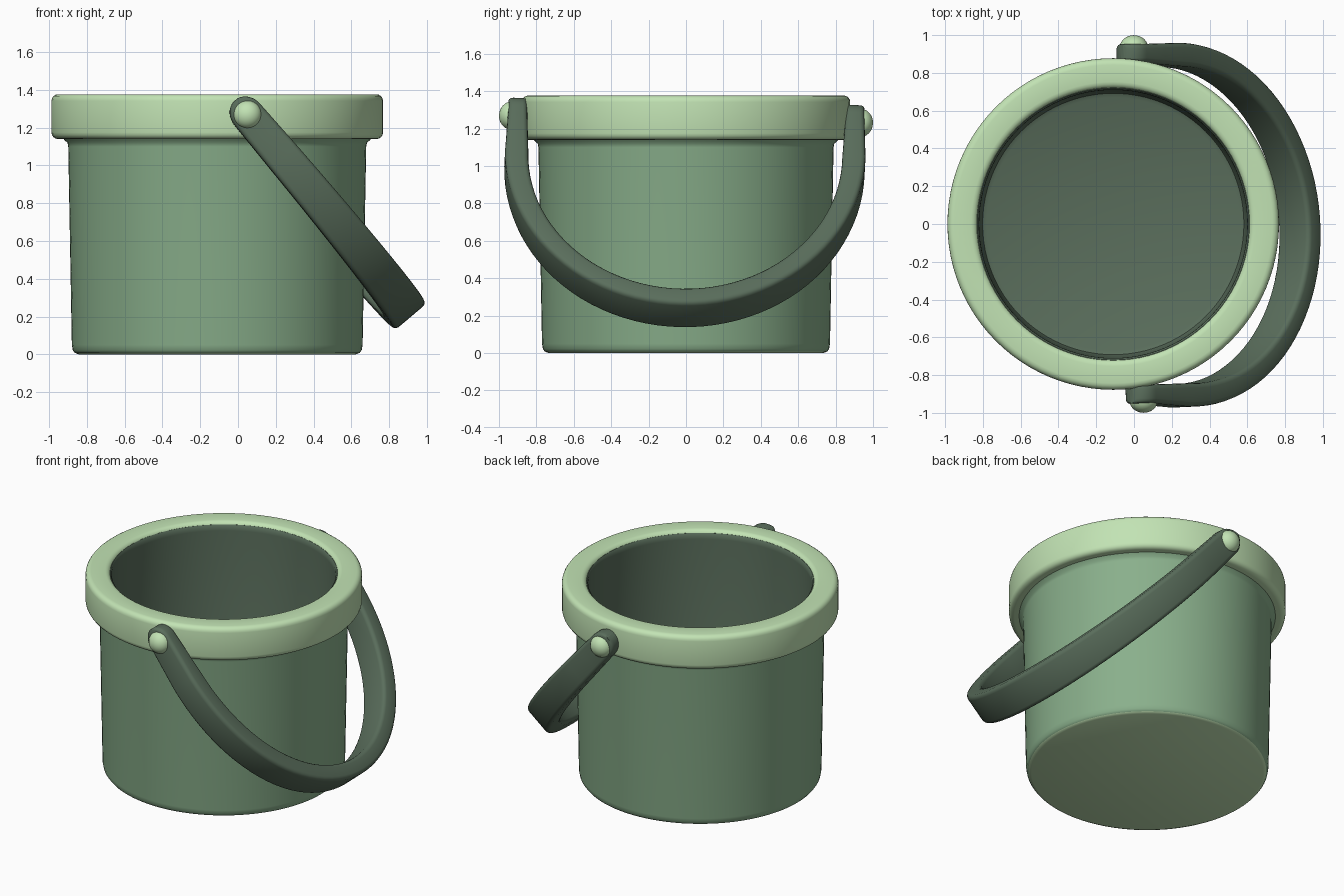
import bpy, bmesh, math
from mathutils import Vector, Matrix

cube = bpy.data.objects.get("Cube")
if cube:
    bpy.data.objects.remove(cube, do_unlink=True)


def make_material(name, rgb):
    lin = [((c / 255 + 0.055) / 1.055) ** 2.4 for c in rgb] + [1]
    mat = bpy.data.materials.new(name)
    mat.use_nodes = True
    mat.diffuse_color = lin
    mat.node_tree.nodes["Principled BSDF"].inputs["Base Color"].default_value = lin
    return mat


light_green = make_material("light green", (194, 227, 180))
mid_green = make_material("mid green", (138, 176, 140))
dark_green = make_material("dark green", (90, 110, 92))


def finish(name, bm, mat):
    mesh = bpy.data.meshes.new(name)
    bm.to_mesh(mesh)
    bm.free()
    mesh.materials.append(mat)
    obj = bpy.data.objects.new(name, mesh)
    bpy.context.collection.objects.link(obj)
    bpy.ops.object.select_all(action='DESELECT')
    obj.select_set(True)
    bpy.context.view_layer.objects.active = obj
    bpy.ops.object.shade_smooth_by_angle(angle=math.radians(40))
    return obj


def skin(bm, rings, closed=False):
    """Bridge successive rings of vertices with quads."""
    pairs = list(zip(rings, rings[1:])) + ([(rings[-1], rings[0])] if closed else [])
    for a, b in pairs:
        n = len(a)
        for i in range(n):
            j = (i + 1) % n
            bm.faces.new((a[i], a[j], b[j], b[i]))


BUCKET_X = -0.11


def lathe(name, profile, mat, closed=False, cap_start=False, cap_end=False, sides=96):
    bm = bmesh.new()
    rings = []
    for r, z in profile:
        rings.append([bm.verts.new((BUCKET_X + r * math.cos(k * math.tau / sides),
                                    r * math.sin(k * math.tau / sides), z))
                      for k in range(sides)])
    skin(bm, rings, closed)
    if cap_start:
        bm.faces.new(rings[0][::-1])
    if cap_end:
        bm.faces.new(rings[-1])
    return finish(name, bm, mat)


def rounded_box(x0, x1, y0, y1, r, steps=4):
    """Counter-clockwise outline of a rectangle with rounded corners."""
    corners = [(x1 - r, y0 + r, -90), (x1 - r, y1 - r, 0),
               (x0 + r, y1 - r, 90), (x0 + r, y0 + r, 180)]
    return [(cx + r * math.cos(math.radians(a + 90 * k / steps)),
             cy + r * math.sin(math.radians(a + 90 * k / steps)))
            for cx, cy, a in corners for k in range(steps + 1)]


# Bucket wall with a rounded foot and a small flare under the rim
body = lathe("bucket_body",
             [(0.735, 0), (0.755, 0.008), (0.765, 0.022), (0.77, 0.05), (0.789, 1.1),
              (0.793, 1.12), (0.81, 1.135), (0.82, 1.15)],
             mid_green, cap_start=True)

# Light underside
body.data.materials.append(light_green)
for face in body.data.polygons:
    face.material_index = int(face.center.z < 0.01)

# Thick rim
lathe("rim", rounded_box(0.718, 0.878, 1.14, 1.377, 0.035), light_green, closed=True)

# Dark inside wall and floor
lathe("inner_lining",
      [(0.735, 1.355), (0.72, 1.358), (0.711, 1.345), (0.71, 1.32), (0.7, 0.1),
       (0.692, 0.07), (0.67, 0.06)],
      dark_green, cap_end=True)

# Handle frame: pivot axis, hanging direction and width direction
front_pin = Vector((0.05, -0.93, 1.27))
back_pin = Vector((0.0, 0.93, 1.23))
pivot = (front_pin + back_pin) / 2
axis = (back_pin - front_pin).normalized()
hang = Vector((0.646, -0.02, -0.763)).normalized()
across = axis.cross(hang).normalized()

# Half path: rounded tip, straight arm, elliptical bend
# Each entry is (v, s, half width, half thickness)
STRAIGHT, SEMI_V, SEMI_S, TIP = 0.3, 0.902, 1.022, 0.1
path = []
for k in range(9):
    a = math.radians(10 + 80 * k / 8)
    path.append((-SEMI_V, -TIP * math.cos(a), 0.088 * math.sin(a), 0.05))
path.append((-SEMI_V, STRAIGHT / 2, 0.091, 0.056))
BEND = 24
for k in range(BEND + 1):
    a = math.pi / 2 * k / BEND
    path.append((-SEMI_V * math.cos(a), STRAIGHT + SEMI_S * math.sin(a),
                 0.094 + 0.015 * math.sin(a), 0.062 - 0.006 * math.sin(a)))
path += [(-v, s, w, t) for v, s, w, t in reversed(path[:-1])]

bm = bmesh.new()
rings = []
for i, (v, s, w, t) in enumerate(path):
    before, after = path[max(i - 1, 0)], path[min(i + 1, len(path) - 1)]
    tangent = (axis * (after[0] - before[0]) + hang * (after[1] - before[1])).normalized()
    side = tangent.cross(across).normalized()
    centre = pivot + axis * v + hang * s
    outline = rounded_box(-w, w, -t, t, min(0.025, w * 0.8), 3)
    rings.append([bm.verts.new(centre + across * p + side * q) for p, q in outline])
skin(bm, rings)
bm.faces.new(rings[0][::-1])
bm.faces.new(rings[-1])
bmesh.ops.recalc_face_normals(bm, faces=bm.faces)
finish("handle", bm, dark_green)

# Domed pins that hold the handle
frame = Matrix((across, hang, axis)).transposed().to_4x4()
for name, sign in (("front_pin", -1), ("back_pin", 1)):
    bm = bmesh.new()
    place = Matrix.Translation(pivot + axis * sign * 0.935) @ frame
    bmesh.ops.create_uvsphere(bm, u_segments=32, v_segments=16, radius=0.075,
                              matrix=place @ Matrix.Diagonal((1, 1, 0.87, 1)))
    finish(name, bm, light_green)
